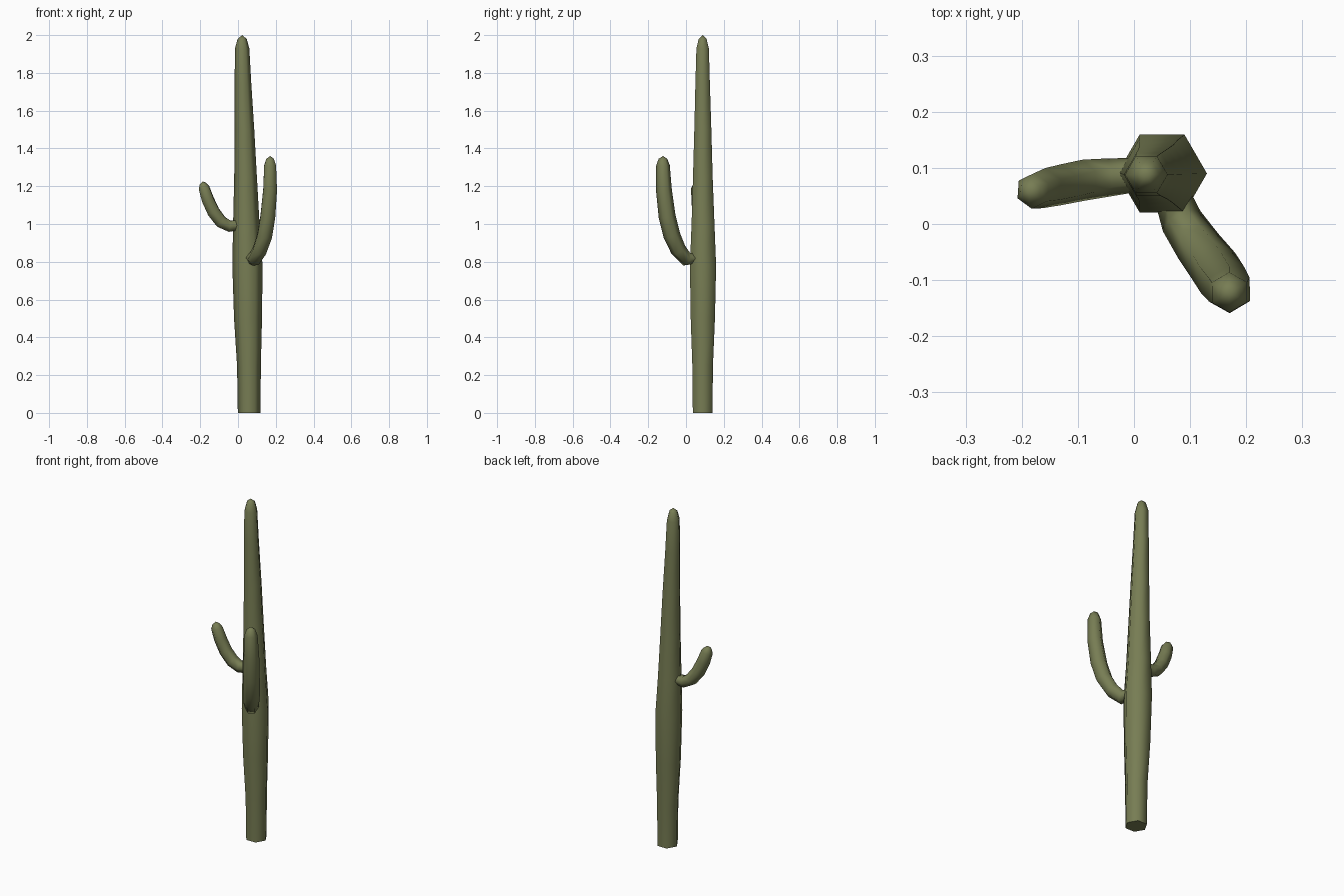
import bpy, bmesh, math
from mathutils import Vector

if "Cube" in bpy.data.objects:
    bpy.data.objects.remove(bpy.data.objects["Cube"])

green = bpy.data.materials.new("olive green")
green.diffuse_color = (0.185, 0.205, 0.088, 1)
green.use_nodes = True
green.node_tree.nodes["Principled BSDF"].inputs["Base Color"].default_value = green.diffuse_color


def tube(name, stations, side, sides=6, tip=None, level=False):
    """Loft rings along (x, y, z, radius) stations and close with a pointed tip."""
    bm = bmesh.new()
    pts = [Vector(s[:3]) for s in stations]
    rings = []
    for i, p in enumerate(pts):
        t = pts[min(i + 1, len(pts) - 1)] - pts[max(i - 1, 0)]
        t = Vector((0, 0, 1)) if level else t.normalized()
        u = (Vector(side) - t * t.dot(Vector(side))).normalized()
        v = t.cross(u)
        r = stations[i][3]
        rings.append([bm.verts.new(p + r * (math.cos(a) * u + math.sin(a) * v))
                      for a in (2 * math.pi * k / sides for k in range(sides))])
    for a, b in zip(rings, rings[1:]):
        for k in range(sides):
            j = (k + 1) % sides
            bm.faces.new((a[k], a[j], b[j], b[k]))
    bm.faces.new(rings[0][::-1])
    top = bm.verts.new(tip)
    for k in range(sides):
        bm.faces.new((rings[-1][k], rings[-1][(k + 1) % sides], top))
    bmesh.ops.recalc_face_normals(bm, faces=bm.faces)
    me = bpy.data.meshes.new(name)
    bm.to_mesh(me)
    bm.free()
    me.materials.append(green)
    ob = bpy.data.objects.new(name, me)
    bpy.context.collection.objects.link(ob)
    bpy.context.view_layer.objects.active = ob
    ob.select_set(True)
    bpy.ops.object.shade_smooth_by_angle(angle=math.radians(75))
    ob.select_set(False)


# trunk: swollen at the middle, tapering and leaning slightly to the left
tube("trunk", [
    (0.059, 0.088, 0.00, 0.060), (0.058, 0.088, 0.25, 0.063),
    (0.053, 0.089, 0.50, 0.074), (0.050, 0.090, 0.78, 0.080),
    (0.044, 0.090, 1.00, 0.070), (0.040, 0.089, 1.25, 0.060),
    (0.034, 0.089, 1.50, 0.052), (0.026, 0.088, 1.75, 0.044),
    (0.022, 0.088, 1.93, 0.038), (0.022, 0.088, 1.98, 0.024)],
    (1, 0, 0), tip=(0.022, 0.088, 2.0), level=True)

# long arm: curves out to the front right, then straight up
tube("right_arm", [
    (0.070, 0.045, 0.822, 0.033), (0.085, 0.005, 0.812, 0.038),
    (0.115, -0.040, 0.862, 0.042), (0.142, -0.075, 0.940, 0.045),
    (0.158, -0.100, 1.040, 0.045), (0.170, -0.117, 1.180, 0.042),
    (0.170, -0.122, 1.310, 0.036), (0.170, -0.122, 1.345, 0.023)],
    (0.86, 0.51, 0), tip=(0.170, -0.122, 1.36))

# short arm: curves out to the left
tube("left_arm", [
    (0.010, 0.088, 0.995, 0.030), (-0.045, 0.083, 0.988, 0.034),
    (-0.090, 0.078, 1.012, 0.037), (-0.130, 0.070, 1.065, 0.037),
    (-0.160, 0.064, 1.130, 0.036), (-0.180, 0.059, 1.192, 0.032),
    (-0.185, 0.058, 1.213, 0.020)],
    (0.1, 1, 0), tip=(-0.187, 0.058, 1.226))
